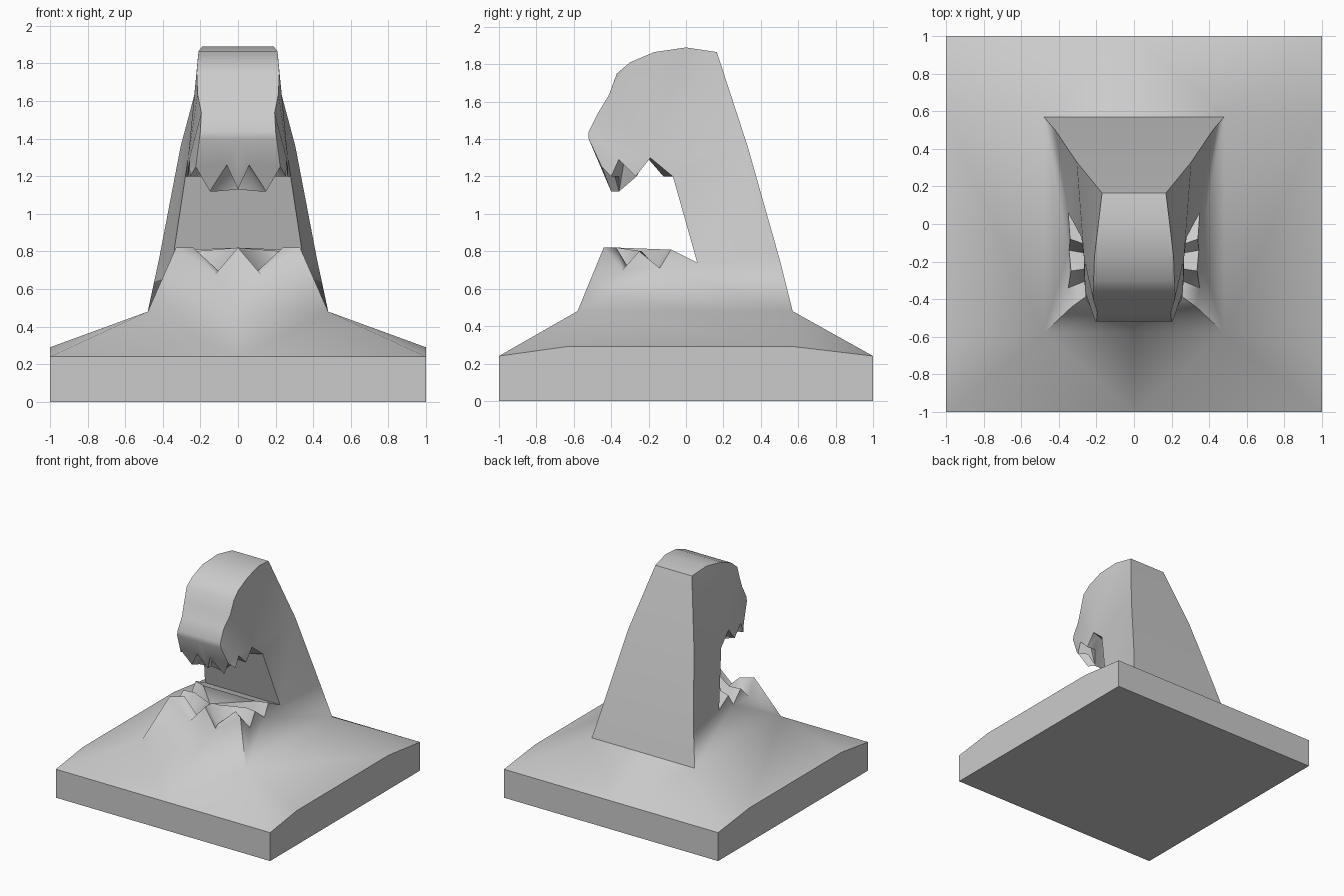
import bpy, bmesh, math

if "Cube" in bpy.data.objects:
    bpy.data.objects.remove(bpy.data.objects["Cube"])

stone = bpy.data.materials.new("grey_stone")
stone.diffuse_color = (0.6, 0.6, 0.6, 1)
stone.use_nodes = True
stone.node_tree.nodes["Principled BSDF"].inputs["Base Color"].default_value = stone.diffuse_color

# Outline pieces of the right half, each point is (x, y, z)
BACK = [(.48, .57, .48), (.42, .50, .76), (.305, .33, 1.36), (.17, .165, 1.865)]
CROWN = [(.19, 0, 1.89), (.21, -.17, 1.865), (.215, -.30, 1.81), (.22, -.37, 1.75),
         (.215, -.41, 1.64), (.195, -.47, 1.54), (.20, -.52, 1.44), (.205, -.52, 1.40)]
UPPER_SIDE = [(.28, -.07, 1.20), (.265, -.19, 1.30), (.265, -.27, 1.20),
              (.26, -.36, 1.29), (.255, -.40, 1.20), (.225, -.45, 1.25)]
UPPER_FRONT = [(.15, -.40, 1.12), (.06, -.46, 1.26), (0, -.40, 1.13)]
LOWER_SIDE = [(.35, .06, .74), (.34, -.08, .81), (.345, -.14, .71),
              (.335, -.25, .80), (.35, -.34, .70), (.33, -.44, .82)]
LOWER_FRONT = [(.12, -.47, .68), (0, -.44, .82)]
RING_FRONT, RING_MID = (.48, -.58, .48), (0, -.58, .48)
RING_BACK_MID = (0, .57, .48)
CORNER_F, CORNER_B = (1, -1, .24), (1, 1, .24)
RIM_F, RIM_B = (1, -.64, .29), (1, .58, .29)


class Builder:
    """Collects faces that share vertices by position."""
    def __init__(self):
        self.bm = bmesh.new()
        self.cache = {}

    def face(self, points):
        vs = []
        for p in points:
            k = tuple(round(c, 4) for c in p)
            if k not in self.cache:
                self.cache[k] = self.bm.verts.new(k)
            if self.cache[k] not in vs:
                vs.append(self.cache[k])
        return self.bm.faces.new(vs)

    def finish(self, name, angle):
        bm = self.bm
        bmesh.ops.recalc_face_normals(bm, faces=bm.faces)
        big = [f for f in bm.faces if len(f.verts) > 3]
        bmesh.ops.triangulate(bm, faces=big, quad_method='BEAUTY', ngon_method='BEAUTY')
        bmesh.ops.recalc_face_normals(bm, faces=bm.faces)
        me = bpy.data.meshes.new(name)
        bm.to_mesh(me)
        bm.free()
        ob = bpy.data.objects.new(name, me)
        bpy.context.collection.objects.link(ob)
        me.materials.append(stone)
        bpy.ops.object.select_all(action='DESELECT')
        ob.select_set(True)
        bpy.context.view_layer.objects.active = ob
        bpy.ops.object.shade_smooth_by_angle(angle=math.radians(angle))
        return ob


def mir(p, s=-1):
    return (p[0] * s, p[1], p[2])


def full(half):
    """Right half ending on the centre line, continued to the left."""
    return half + [mir(p) for p in reversed(half) if p[0] > 0]


def inset(loop, cy, z):
    return [(x * .72, cy + (y - cy) * .72, z) for x, y, z in loop]


# Sculpture: mound, jaws and column as one skin
b = Builder()
for s in (1, -1):
    def half(pts):
        return b.face([mir(p, s) for p in pts])
    # mound slopes
    half([CORNER_F, (0, -1, .24), RING_MID, RING_FRONT])
    half([CORNER_F, RING_FRONT, RIM_F])
    half([RIM_F, RING_FRONT, BACK[0], RIM_B])
    half([RIM_B, BACK[0], CORNER_B])
    half([CORNER_B, BACK[0], RING_BACK_MID, (0, 1, .24)])
    # lower jaw side and front
    half([RING_FRONT, BACK[0], BACK[1]] + LOWER_SIDE)
    half([RING_MID, RING_FRONT, LOWER_SIDE[-1]] + LOWER_FRONT)
    # head and column side
    half([LOWER_SIDE[0]] + BACK[1:] + CROWN + UPPER_SIDE[::-1])
    # front lip with teeth
    half([(0, -.52, 1.40), CROWN[-1], UPPER_SIDE[-1]] + UPPER_FRONT)

# back, crown and snout run across the full width
back_faces = []
for i, (p, q) in enumerate(zip(BACK + CROWN, (BACK + CROWN)[1:])):
    pts = [p, q, mir(q), mir(p)]
    if i == 0:
        pts.append(RING_BACK_MID)
    if q == CROWN[-1]:
        pts.insert(2, (0, -.52, 1.40))
    f = b.face(pts)
    if i < 3:
        back_faces.append(f)

# throat wall
top, low = UPPER_SIDE[0], LOWER_SIDE[0]
b.face([low, top, mir(top), mir(low)])

# mouth roof and floor, with the inner sides of the teeth
for rim, cy, z in ((full(UPPER_SIDE + UPPER_FRONT), -.25, 1.31),
                   (full(LOWER_SIDE + LOWER_FRONT), -.20, .665)):
    inner = inset(rim, cy, z)
    for i in range(len(rim) - 1):
        b.face([rim[i], rim[i + 1], inner[i + 1], inner[i]])
    b.face([rim[-1], rim[0], inner[0], inner[-1]])
    b.face(inner)

# crisp outline around the back face
for f in back_faces:
    for e in f.edges:
        if sum(g in back_faces for g in e.link_faces) == 1:
            e.smooth = False
b.finish("sculpture", 58)

# Base slab: walls and underside
b = Builder()
for s in (1, -1):
    b.face([mir(p, s) for p in [(1, -1, 0), (1, 1, 0), CORNER_B, RIM_B, RIM_F, CORNER_F]])
    b.face([(-1, s, 0), (1, s, 0), (1, s, .24), (0, s, .24), (-1, s, .24)])
b.face([(-1, -1, 0), (1, -1, 0), (1, 1, 0), (-1, 1, 0)])
b.finish("base_slab", 30)
